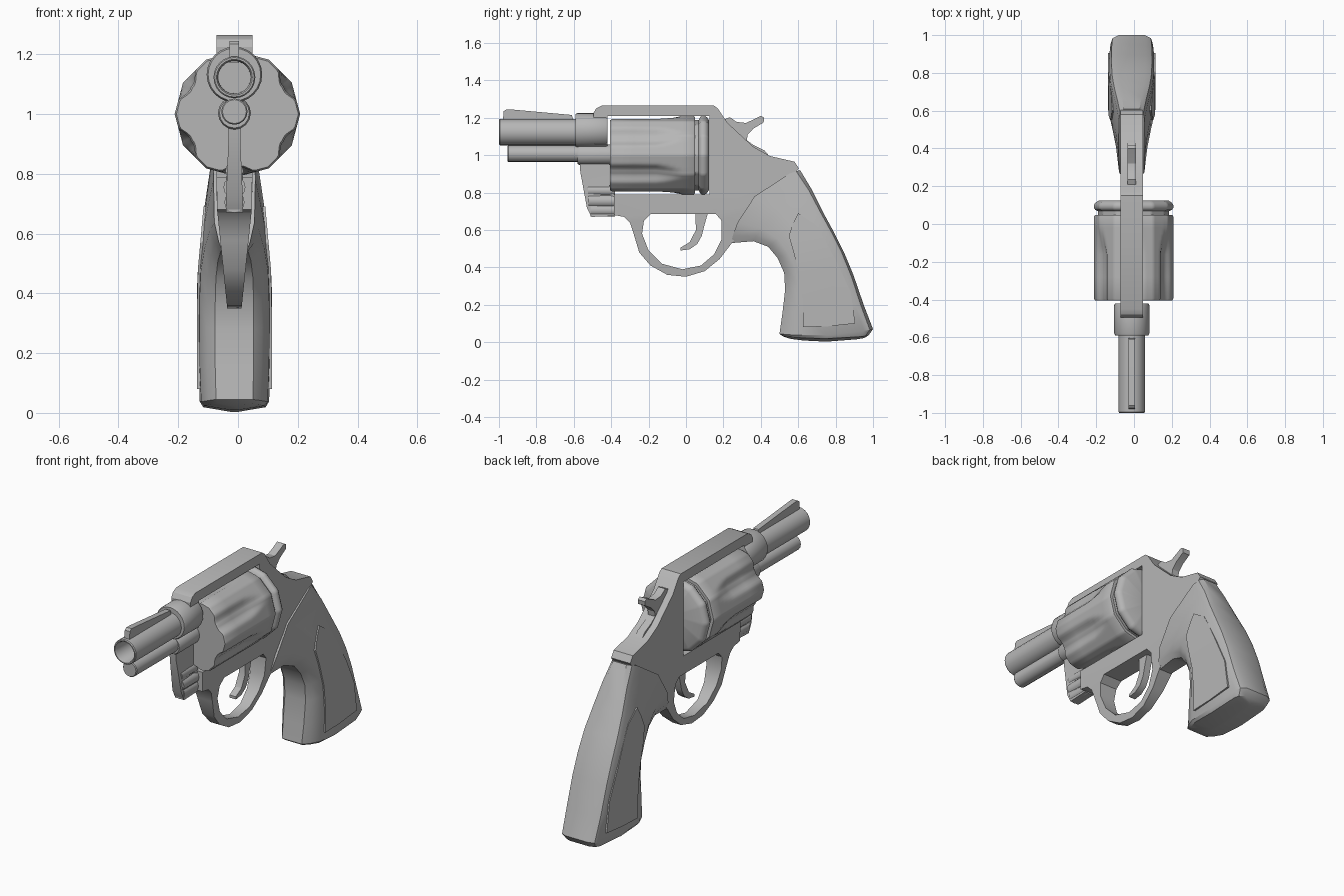
import bpy, bmesh, math
from mathutils import Vector

if "Cube" in bpy.data.objects:
    bpy.data.objects.remove(bpy.data.objects["Cube"])

CX = -0.012  # centre plane of the frame

metal = bpy.data.materials.new("grey")
metal.diffuse_color = (0.47, 0.47, 0.47, 1)
metal.use_nodes = True
metal.node_tree.nodes["Principled BSDF"].inputs["Base Color"].default_value = metal.diffuse_color


def finish(name, bm, angle=35):
    bmesh.ops.remove_doubles(bm, verts=bm.verts, dist=1e-5)
    bmesh.ops.recalc_face_normals(bm, faces=bm.faces)
    me = bpy.data.meshes.new(name)
    bm.to_mesh(me)
    bm.free()
    me.materials.append(metal)
    for p in me.polygons:
        p.use_smooth = True
    me.set_sharp_from_angle(angle=math.radians(angle))
    ob = bpy.data.objects.new(name, me)
    bpy.context.collection.objects.link(ob)
    return ob


def plate(name, loops, half):
    """Side profile (y, z), with optional holes, extruded across x; half(z) is the half width."""
    bm = bmesh.new()
    edges = []
    for loop in loops:
        vs = [bm.verts.new((0, y, z)) for y, z in loop]
        edges += [bm.edges.new((vs[i - 1], vs[i])) for i in range(len(vs))]
    bmesh.ops.triangle_fill(bm, edges=edges, use_beauty=True, normal=(1, 0, 0))
    ret = bmesh.ops.extrude_face_region(bm, geom=bm.faces[:], use_keep_orig=True)
    moved = {v for v in ret["geom"] if isinstance(v, bmesh.types.BMVert)}
    for v in bm.verts:
        v.co.x = CX + (1 if v in moved else -1) * half(v.co.z)
    return finish(name, bm, 30)


def lathe(name, prof, z, x=CX, sides=16, radius=lambda y, r, a: r, steps=None):
    """Profile of (y, radius) spun about an axis along y."""
    n = steps or sides
    bm = bmesh.new()
    rings = []
    for y, r in prof:
        ring = []
        for k in range(n):
            a = 2 * math.pi * k / n
            q = radius(y, r, a)
            ring.append(bm.verts.new((x + q * math.cos(a), y, z + q * math.sin(a))))
        rings.append(ring)
    for a, b in zip(rings, rings[1:]):
        for k in range(n):
            bm.faces.new((a[k - 1], a[k], b[k], b[k - 1]))
    return finish(name, bm)


# Frame with top strap and trigger guard
def frame_half(z):
    return 0.06 if z > 0.7 else 0.024 + 0.034 * (z - 0.35) / 0.33


frame = [(-.49, 1.06), (-.495, 1.225), (-.48, 1.25), (-.45, 1.265), (.15, 1.265), (.17, 1.25),
         (.22, 1.175), (.30, 1.10), (.36, 1.045), (.45, .995), (.58, .965), (.603, .93),
         (.55, .86), (.42, .75), (.33, .62), (.245, .53), (.18, .445), (.10, .38), (0, .35),
         (-.10, .36), (-.19, .41), (-.25, .48), (-.28, .58), (-.30, .64), (-.33, .67),
         (-.385, .68), (-.385, .79), (.125, .79), (.125, 1.21), (-.42, 1.21), (-.42, 1.06)]
guard_hole = [(-.19, .685), (.16, .685), (.19, .65), (.19, .55), (.15, .47), (.08, .41),
              (-.02, .39), (-.13, .42), (-.20, .49), (-.235, .58), (-.225, .65)]
plate("frame", [frame, guard_hole], frame_half)

# Crane ahead of the cylinder
crane = [(-.57, .98), (-.41, .98), (-.41, .80), (-.38, .79), (-.38, .675), (-.505, .67),
         (-.53, .72), (-.565, .91)]
plate("crane", [crane], lambda z: 0.02 if z > 0.8 else 0.028)
for i, (y, z, r) in enumerate([(-.525, .81, .03), (-.52, .755, .037), (-.51, .705, .034)]):
    lathe(f"crane_rib_{i + 1}", [(y, 0), (y, r), (-.38, r), (-.38, 0)], z, sides=12)

# Barrel, collar, ejector rod and front sight
lathe("barrel", [(-.70, 0), (-.70, .054), (-.99, .055), (-1, .06), (-1, .066), (-.995, .07),
                 (-.5, .07), (-.5, 0)], 1.123, sides=24)
lathe("barrel_collar", [(-.59, .06), (-.59, .088), (-.58, .093), (-.43, .093), (-.42, .088),
                        (-.42, 0)], 1.132, sides=24)
lathe("ejector_rod", [(-.955, 0), (-.955, .04), (-.95, .044), (-.5, .044)], 1.008)
lathe("ejector_lug", [(-.58, 0), (-.58, .05), (-.57, .055), (-.40, .055), (-.40, 0)], 1.003)
sight = [(-.98, 1.17), (-.975, 1.235), (-.96, 1.245), (-.93, 1.244), (-.61, 1.215), (-.60, 1.17)]
plate("front_sight", [sight], lambda z: 0.016)


# Fluted cylinder: twelve sides, six scallops open to the front
def fluted(y, r, a):
    deg = math.degrees(a)
    r *= math.cos(math.radians(15)) / math.cos(math.radians(deg % 30 - 15))
    off = abs(deg % 60 - 30)
    fade = max(0, min(1, (-.02 - y) / .14))
    width = 7 + 9 * fade
    if fade > 0 and off < width and r > 0.1:
        r -= 0.03 * fade * math.cos(off / width * math.pi / 2)
    return r


body = [(-.405, 0), (-.405, .204), (-.395, .21), (-.28, .21), (-.16, .21), (-.12, .21),
        (-.08, .21), (-.05, .21), (-.02, .21), (.04, .21), (.047, .205), (.047, .188),
        (.068, .188), (.075, .203), (.085, .21), (.10, .21), (.112, .203), (.124, .185), (.124, 0)]
lathe("cylinder", body, 1.0, x=-0.002, steps=120, radius=fluted)

# Hammer and trigger
hammer = [(.19, 1.10), (.19, 1.185), (.235, 1.203), (.27, 1.178), (.32, 1.172), (.36, 1.19),
          (.40, 1.21), (.418, 1.20), (.415, 1.175), (.36, 1.142), (.33, 1.11), (.325, 1.08),
          (.36, 1.055), (.42, 1.025), (.45, .99), (.30, 1.0)]
plate("hammer", [hammer], lambda z: 0.022)
trigger = [(.05, .70), (.053, .60), (.02, .535), (-.03, .505), (-.03, .49), (.02, .497),
           (.06, .525), (.085, .57), (.10, .63), (.12, .70)]
plate("trigger", [trigger], lambda z: 0.02)

# Grip: rows of (front point, back point, half width, bulge) from top to bottom
rows = [((.24, .53), (.61, .92), .070, .08), ((.36, .54), (.67, .82), .086, .035),
        ((.44, .51), (.73, .70), .104, .01), ((.49, .45), (.79, .59), .117, 0),
        ((.525, .37), (.845, .48), .121, 0), ((.53, .28), (.895, .36), .122, 0),
        ((.515, .15), (.95, .20), .121, 0), ((.50, .045), (1.0, .07), .116, -.02),
        ((.515, .033), (.975, .035), .104, -.015), ((.55, .02), (.95, .022), .01, -.018)]
section = [(0, .53), (.07, .75), (.19, .96), (.5, 1), (.9, .97), (.965, .88), (1, .6)]
bm = bmesh.new()
grid = []
for f, b, w, bulge in rows:
    f, b = Vector(f), Vector(b)
    d = b - f
    nrm = Vector((-d.y, d.x)).normalized()
    ring = []
    for side, pts in ((1, section), (-1, section[::-1])):
        for t, s in pts:
            p = f + d * t + nrm * bulge * 4 * t * (1 - t)
            ring.append(bm.verts.new((CX + side * s * w, p.x, p.y)))
    grid.append(ring)
for a, b in zip(grid, grid[1:]):
    for k in range(len(a)):
        bm.faces.new((a[k - 1], a[k], b[k], b[k - 1]))
n = len(section)
for ring in (grid[0], grid[-1]):  # strip caps follow the bulge
    for k in range(n - 1):
        bm.faces.new((ring[k], ring[k + 1], ring[2 * n - 2 - k], ring[2 * n - 1 - k]))
finish("grip", bm, 32)

# Slightly raised side panels on the grip
panel = [(.60, .69), (.69, .63), (.73, .57), (.81, .42), (.88, .27), (.905, .10), (.76, .085),
         (.625, .08), (.625, .20), (.61, .35), (.575, .48), (.55, .57), (.57, .63)]
plate("grip_panel", [panel], lambda z: 0.125 - max(0, z - 0.45) * 0.09)
